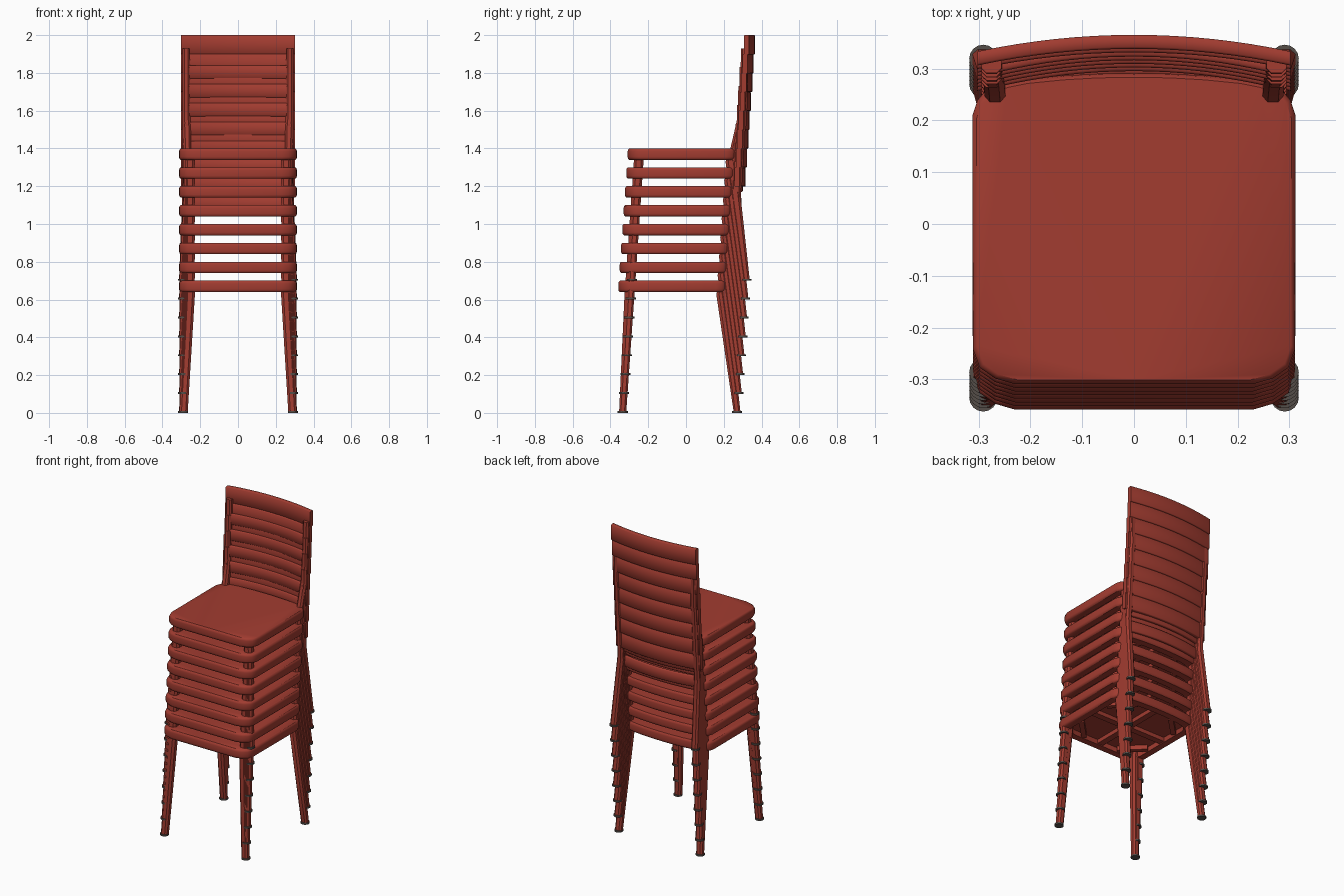
import bpy, bmesh, math

if "Cube" in bpy.data.objects:
    bpy.data.objects.remove(bpy.data.objects["Cube"])

COUNT, STEP_Y, STEP_Z = 8, 0.007, 0.1


def material(name, rgb):
    m = bpy.data.materials.new(name)
    m.diffuse_color = (*rgb, 1)
    m.use_nodes = True
    m.node_tree.nodes["Principled BSDF"].inputs["Base Color"].default_value = m.diffuse_color
    return m


RED = material("red_paint", (0.36, 0.045, 0.03))
DARK = material("dark_rubber", (0.09, 0.075, 0.065))
parts = []


def finish(bm, name, mat, angle=35):
    bmesh.ops.recalc_face_normals(bm, faces=bm.faces)
    me = bpy.data.meshes.new(name)
    bm.to_mesh(me)
    bm.free()
    me.materials.append(mat)
    ob = bpy.data.objects.new(name, me)
    bpy.context.collection.objects.link(ob)
    bpy.ops.object.select_all(action='DESELECT')
    ob.select_set(True)
    bpy.context.view_layer.objects.active = ob
    bpy.ops.object.shade_smooth_by_angle(angle=math.radians(angle))
    parts.append(ob)
    return ob


def loft(bm, rings):
    """Skin a list of closed point rings and cap both ends."""
    vr = [[bm.verts.new(p) for p in r] for r in rings]
    n = len(vr[0])
    for a, b in zip(vr, vr[1:]):
        for i in range(n):
            j = (i + 1) % n
            bm.faces.new((a[i], a[j], b[j], b[i]))
    bm.faces.new(vr[0][::-1])
    bm.faces.new(vr[-1])


def leg_rings(stations, side):
    """Chamfered-square sections from (z, x, y, half width, half depth)."""
    k = 0.5
    corners = [(1, -k), (1, k), (k, 1), (-k, 1), (-1, k), (-1, -k), (-k, -1), (k, -1)]
    return [[(side * x + u * hx, y + v * hy, z) for u, v in corners]
            for z, x, y, hx, hy in stations]


def bars(name, boxes):
    """Join oriented boxes: (x, y, z, sx, sy, sz, angle)."""
    bm = bmesh.new()
    for x, y, z, sx, sy, sz, ang in boxes:
        vs = bmesh.ops.create_cube(bm, size=1)["verts"]
        c, s = math.cos(ang), math.sin(ang)
        for v in vs:
            px, py = v.co.x * sx, v.co.y * sy
            v.co = (x + px * c - py * s, y + px * s + py * c, z + v.co.z * sz)
    finish(bm, name, RED)


def curved_rail(name, half, yback, sag, thick, z0, z1, c=0.004):
    """Back rail bowed towards the rear, with softened long edges."""
    bm = bmesh.new()
    rings = []
    for i in range(17):
        t = i / 8 - 1
        yb = yback - sag * t * t
        yf = yb - thick
        rings.append([(half * t, y, z) for y, z in (
            (yf + c, z0), (yb - c, z0), (yb, z0 + c), (yb, z1 - c),
            (yb - c, z1), (yf + c, z1), (yf, z1 - c), (yf, z0 + c))])
    loft(bm, rings)
    finish(bm, name, RED, 50)


# seat: rounded plate with a bowed back edge
half_outline = [(0.0, -0.358), (0.23, -0.358), (0.268, -0.347), (0.298, -0.326),
                (0.311, -0.29), (0.312, 0.16), (0.302, 0.19), (0.285, 0.21),
                (0.25, 0.222), (0.21, 0.23), (0.14, 0.237), (0.07, 0.241), (0.0, 0.242)]
outline = half_outline + [(-x, y) for x, y in half_outline[-2:0:-1]]


def seat_ring(inset, z):
    cy = -0.058
    return [(x * (1 - inset / 0.312), cy + (y - cy) * (1 - inset / 0.3), z) for x, y in outline]


bm = bmesh.new()
loft(bm, [seat_ring(*p) for p in (
    (0.05, 0.672), (0.05, 0.64), (0.008, 0.64), (0.002, 0.646), (0, 0.655),
    (0, 0.685), (0.002, 0.694), (0.008, 0.70))])
finish(bm, "seat", RED, 40)

# underside braces: a cross and four diagonal corner blocks
braces = [(0, -0.06, 0.66, 0.53, 0.04, 0.028, 0), (0, -0.06, 0.66, 0.04, 0.5, 0.028, 0)]
for sx in (-1, 1):
    for sy in (-1, 1):
        braces.append((sx * 0.19, -0.06 + sy * 0.18, 0.658, 0.18, 0.03, 0.03,
                       -sx * sy * math.pi / 4))
bars("seat_braces", braces)

# legs and foot pads on both sides
FRONT = [(0.008, 0.288, -0.335, 0.022, 0.019), (0.66, 0.252, -0.298, 0.026, 0.026)]
REAR = [(0.008, 0.29, 0.27, 0.022, 0.018), (0.63, 0.266, 0.19, 0.022, 0.03),
        (0.70, 0.268, 0.21, 0.02, 0.024), (0.92, 0.273, 0.257, 0.02, 0.02),
        (1.23, 0.275, 0.26, 0.019, 0.018)]
for side, tag in ((-1, "left"), (1, "right")):
    for name, stations in (("front_leg", FRONT), ("back_leg", REAR)):
        bm = bmesh.new()
        loft(bm, leg_rings(stations, side))
        finish(bm, f"{name}_{tag}", RED, 30)
        bm = bmesh.new()
        bmesh.ops.create_cone(bm, cap_ends=True, segments=16, radius1=0.027,
                              radius2=0.027, depth=0.01)
        bmesh.ops.translate(bm, verts=bm.verts,
                            vec=(side * 0.291, stations[0][2], 0.005))
        finish(bm, f"{name}_pad_{tag}", DARK)

# backrest: tall top rail and a slimmer slat below
curved_rail("top_rail", 0.302, 0.316, 0.032, 0.027, 1.198, 1.3)
curved_rail("lower_slat", 0.27, 0.294, 0.032, 0.02, 1.07, 1.14)

# stack the chairs as linked copies
for i in range(1, COUNT):
    for ob in list(parts):
        dup = ob.copy()
        dup.name = f"{ob.name}_{i + 1}"
        dup.location = (0, i * STEP_Y, i * STEP_Z)
        bpy.context.collection.objects.link(dup)
